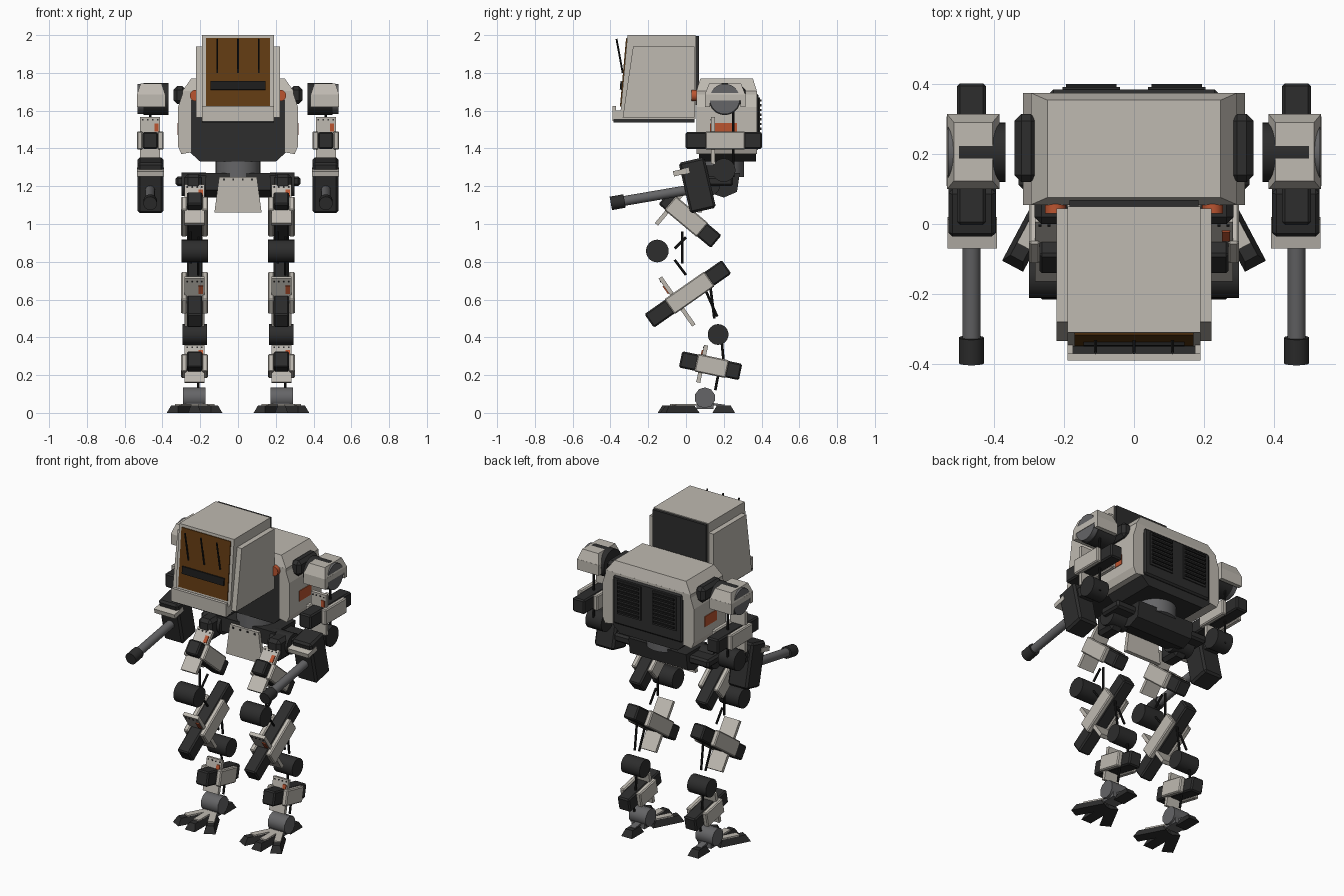
import bpy, bmesh, math
from mathutils import Matrix, Vector, Euler

cube = bpy.data.objects.get("Cube")
if cube:
    bpy.data.objects.remove(cube, do_unlink=True)


def material(name, rgb, rough=0.7):
    m = bpy.data.materials.new(name)
    m.use_nodes = True
    m.diffuse_color = (*rgb, 1)
    m.node_tree.nodes["Principled BSDF"].inputs["Base Color"].default_value = (*rgb, 1)
    return m


LIGHT = material("warm_white", (0.52, 0.49, 0.44))
DARK = material("charcoal", (0.026, 0.026, 0.026))
GREY = material("steel_grey", (0.13, 0.13, 0.135))
ORANGE = material("orange", (0.5, 0.09, 0.03))
GLASS = material("amber_glass", (0.12, 0.043, 0.006))
BLACK = material("black", (0.012, 0.012, 0.012))


def finish(name, bm, mat, smooth=False):
    bmesh.ops.recalc_face_normals(bm, faces=bm.faces)
    me = bpy.data.meshes.new(name)
    bm.to_mesh(me)
    bm.free()
    me.materials.append(mat)
    ob = bpy.data.objects.new(name, me)
    bpy.context.collection.objects.link(ob)
    if smooth:
        bpy.ops.object.select_all(action='DESELECT')
        ob.select_set(True)
        bpy.context.view_layer.objects.active = ob
        bpy.ops.object.shade_smooth_by_angle(angle=math.radians(40))
    return ob


def box(name, mat, loc, size, rot=(0, 0, 0), top=(1, 1), bevel=0):
    """Box, optionally tapered at the top; rotation in degrees."""
    bm = bmesh.new()
    bmesh.ops.create_cube(bm, size=1)
    for v in bm.verts:
        k = top if v.co.z > 0 else (1, 1)
        v.co = Vector((v.co.x * size[0] * k[0], v.co.y * size[1] * k[1], v.co.z * size[2]))
    if bevel:
        bmesh.ops.bevel(bm, geom=bm.edges[:], offset=bevel, segments=1, affect='EDGES')
    turn = Euler([math.radians(a) for a in rot]).to_matrix().to_4x4()
    bmesh.ops.transform(bm, matrix=Matrix.Translation(loc) @ turn, verts=bm.verts)
    return finish(name, bm, mat)


def span(name, mat, x, y, z, **kw):
    """Box given by its extents on each axis."""
    return box(name, mat, [sum(a) / 2 for a in (x, y, z)], [abs(a[1] - a[0]) for a in (x, y, z)], **kw)


def rod(name, mat, p, q, r, sides=24):
    p, q = Vector(p), Vector(q)
    bm = bmesh.new()
    bmesh.ops.create_cone(bm, cap_ends=True, segments=sides, radius1=r, radius2=r, depth=(q - p).length)
    turn = (q - p).to_track_quat('Z', 'Y').to_matrix().to_4x4()
    bmesh.ops.transform(bm, matrix=Matrix.Translation((p + q) / 2) @ turn, verts=bm.verts)
    return finish(name, bm, mat, sides > 8)


def prism(name, mat, pts, lo, hi, axis='X'):
    """Extrude a (y, z) profile along x, or an (x, z) profile along y."""
    bm = bmesh.new()
    at = (lambda d, a, b: (d, a, b)) if axis == 'X' else (lambda d, a, b: (a, d, b))
    f = bm.faces.new([bm.verts.new(at(lo, *p)) for p in pts])
    ext = bmesh.ops.extrude_face_region(bm, geom=[f])
    step = Vector(at(hi - lo, 0, 0))
    bmesh.ops.translate(bm, vec=step, verts=[v for v in ext["geom"] if isinstance(v, bmesh.types.BMVert)])
    return finish(name, bm, mat)


def limb(name, x, y, z, angle, s, dark=(-0.25, 0.25), plate=-0.07):
    """Limb unit: dark beam, light side plates and a cross plate with a tag and bolts."""
    a = math.radians(angle)

    def at(dx, u, v):
        return (x + dx, y + u * math.cos(a) - v * math.sin(a), z + u * math.sin(a) + v * math.cos(a))
    rot = (angle, 0, 0)
    box(name + "_beam", DARK, at(0, sum(dark) / 2 * s, 0), (0.082, (dark[1] - dark[0]) * s, 0.088), rot, bevel=0.008)
    for d in (-1, 1):
        box(name + "_side_plate", LIGHT, at(d * 0.055, 0.01 * s, 0), (0.032, 0.26 * s, 0.096), rot, bevel=0.006)
    box(name + "_cross_plate", LIGHT, at(0, plate * s, 0), (0.105, 0.022, 0.31 * s), rot)
    box(name + "_tag", ORANGE, at(0.033, plate * s - 0.013, 0.085 * s), (0.022, 0.008, 0.05 * s), rot)
    for i in range(4):
        box(name + "_bolt", DARK, at(-0.039 + 0.026 * i, plate * s - 0.011, 0.135 * s), (0.008, 0.005, 0.008), rot)


# Head: cabin, cheeks, window and front lip
prism("cabin", LIGHT, [(-0.31, 2), (0.05, 2), (0.05, 1.555), (-0.35, 1.555)], -0.19, 0.19)
span("cabin_back", DARK, (-0.185, 0.185), (0.045, 0.068), (1.63, 1.995))
span("cabin_floor", DARK, (-0.19, 0.19), (-0.385, 0.045), (1.538, 1.557))
span("lip", LIGHT, (-0.19, 0.19), (-0.39, -0.37), (1.545, 1.625))
for s in (-1, 1):
    prism("cheek", LIGHT, [(-0.28, 1.94), (0.045, 1.94), (0.045, 1.565), (-0.335, 1.565)], s * 0.188, s * 0.222)
    span("lip_side", LIGHT, (s * 0.175, s * 0.19), (-0.375, -0.34), (1.55, 1.6))
box("window", GLASS, (0, -0.329, 1.803), (0.34, 0.009, 0.362), (-5.1, 0, 0))
box("window_slot", BLACK, (0, -0.341, 1.733), (0.29, 0.016, 0.045), (-5.1, 0, 0))
for x in (-0.11, 0, 0.11):
    rod("wiper", BLACK, (x, -0.368, 1.98), (x, -0.335, 1.8), 0.005, 6)

# Torso
prism("torso_core", DARK, [(-0.2, 1.33), (0.2, 1.33), (0.255, 1.38), (0.265, 1.7), (-0.265, 1.7), (-0.255, 1.38)],
      0.07, 0.37, 'Y')
span("torso_collar", LIGHT, (-0.295, 0.295), (0.055, 0.375), (1.66, 1.705))
box("torso_top", LIGHT, (0, 0.215, 1.737), (0.59, 0.32, 0.066), top=(0.84, 0.87))
span("back_panel", DARK, (-0.24, 0.24), (0.36, 0.385), (1.39, 1.69), bevel=0.01)
for s in (-1, 1):
    prism("torso_side", LIGHT, [(s * 0.245, 1.38), (s * 0.3, 1.37), (s * 0.317, 1.41), (s * 0.317, 1.62),
                                (s * 0.29, 1.7), (s * 0.245, 1.7)], 0.055, 0.375, 'Y')
    span("side_marking", ORANGE, (s * 0.314, s * 0.321), (0.15, 0.27), (1.47, 1.535))
    rod("front_lamp", ORANGE, (s * 0.225, 0.03, 1.68), (s * 0.225, 0.07, 1.68), 0.03)
    span("shoulder_mount", DARK, (s * 0.275, s * 0.342), (0.12, 0.315), (1.635, 1.73), bevel=0.02)
    span("grille", DARK, (s * 0.04, s * 0.205), (0.38, 0.392), (1.46, 1.67))
    for i in range(8):
        span("grille_slat", BLACK, (s * 0.05, s * 0.195), (0.388, 0.4), (1.473 + i * 0.025, 1.485 + i * 0.025))

# Waist and pelvis
rod("waist", GREY, (0, 0.19, 1.25), (0, 0.19, 1.36), 0.118, 32)
prism("pelvis", DARK, [(0.08, 1.18), (0.2, 1.14), (0.27, 1.17), (0.285, 1.27), (0.08, 1.27)], -0.2, 0.2)
prism("skirt", LIGHT, [(-0.1, 1.25), (0.1, 1.25), (0.125, 1.06), (-0.125, 1.06)], 0.06, 0.085, 'Y')
for i in range(4):
    span("skirt_bolt", DARK, (-0.08 + i * 0.05, -0.07 + i * 0.05), (0.055, 0.061), (1.23, 1.24))

for s in (-1, 1):
    # Arm: shoulder, upper arm, elbow, forearm and gun barrel
    ax = s * 0.465
    rod("shoulder_joint", DARK, (s * 0.367, 0.205, 1.662), (s * 0.5, 0.205, 1.662), 0.085, 32)
    rod("shoulder_disc", GREY, (s * 0.5, 0.205, 1.662), (s * 0.532, 0.205, 1.662), 0.08, 32)
    box("shoulder_cap", LIGHT, (s * 0.46, 0.207, 1.715), (0.15, 0.215, 0.06), top=(0.74, 0.78))
    span("shoulder_cap_rim", LIGHT, (s * 0.385, s * 0.535), (0.1, 0.315), (1.655, 1.686))
    for y in (0.113, 0.302):
        span("shoulder_cap_skirt", LIGHT, (s * 0.385, s * 0.535), (y - 0.013, y + 0.013), (1.62, 1.66))
    rod("upper_arm_rod", BLACK, (ax, 0.25, 1.25), (ax, 0.25, 1.62), 0.007, 8)
    limb("upper_arm", ax, 0.2, 1.442, 0, 0.81)
    rod("elbow", DARK, (s * 0.405, 0.2, 1.285), (s * 0.515, 0.2, 1.285), 0.062)
    span("elbow_link", DARK, (s * 0.42, s * 0.51), (0.08, 0.2), (1.25, 1.31))
    box("forearm", DARK, (s * 0.463, 0.06, 1.205), (0.136, 0.14, 0.275), (13, 0, 0), bevel=0.012)
    box("forearm_band", LIGHT, (s * 0.463, -0.025, 1.275), (0.142, 0.085, 0.028), (13, 0, 0))
    rod("barrel", GREY, (ax, 0.04, 1.185), (ax, -0.34, 1.12), 0.026)
    rod("muzzle", DARK, (ax, -0.325, 1.122), (ax, -0.398, 1.109), 0.036)

    # Leg: hip, thigh, knee, shin, ankle unit
    lx = s * 0.23
    rod("hip", DARK, (s * 0.17, 0.12, 1.21), (s * 0.3, 0.12, 1.21), 0.062)
    span("hip_block", DARK, (s * 0.19, s * 0.285), (0.0, 0.14), (1.13, 1.265), bevel=0.02)
    span("hip_wing", DARK, (s * 0.18, s * 0.33), (0.1, 0.25), (1.2, 1.252), bevel=0.012)
    limb("thigh", lx, -0.005, 1.045, -40, 0.86, dark=(-0.17, 0.25), plate=-0.1)
    rod("knee", DARK, (s * 0.16, -0.152, 0.857), (s * 0.3, -0.152, 0.857), 0.06)
    limb("shin", lx, 0.01, 0.63, 35, 1)
    rod("lower_joint", DARK, (s * 0.165, 0.17, 0.415), (s * 0.295, 0.17, 0.415), 0.055)
    limb("ankle", lx, 0.13, 0.25, -12, 0.65)
    links = [((0, 0.93), (-0.06, 0.87)), ((-0.02, 0.79), (-0.02, 0.96)), ((-0.06, 0.81), (0, 0.73)),
             ((0.09, 0.68), (0.165, 0.51)), ((0.13, 0.66), (0.15, 0.5)), ((0.19, 0.37), (0.2, 0.26)),
             ((0.155, 0.12), (0.17, 0.2))]
    for i, (p, q) in enumerate(links):
        dx = 0.02 * (-1) ** i
        rod("leg_link", BLACK, (lx + dx, *p), (lx + dx, *q), 0.007, 8)

    # Foot: grey hub, three splayed front toes and a heel
    rod("foot_hub", GREY, (s * 0.173, 0.1, 0.08), (s * 0.29, 0.1, 0.08), 0.055, 10)
    box("foot_base", GREY, (lx, 0.1, 0.035), (0.09, 0.09, 0.03))
    for angle in (-28, 0, 28):
        a = math.radians(angle)

        def reach(r, z):
            return (lx + r * math.sin(a), 0.1 - r * math.cos(a), z)
        box("toe", DARK, reach(0.15, 0.02), (0.068, 0.2, 0.04), (0, 0, angle), top=(0.6, 0.75))
        box("toe_plate", LIGHT, reach(0.105, 0.043), (0.04, 0.16, 0.01), (0, 0, angle))
    box("heel", DARK, (lx, 0.2, 0.02), (0.075, 0.12, 0.04), top=(0.65, 0.6))
    box("heel_plate", GREY, (lx, 0.165, 0.043), (0.04, 0.08, 0.012), (-8, 0, 0))
